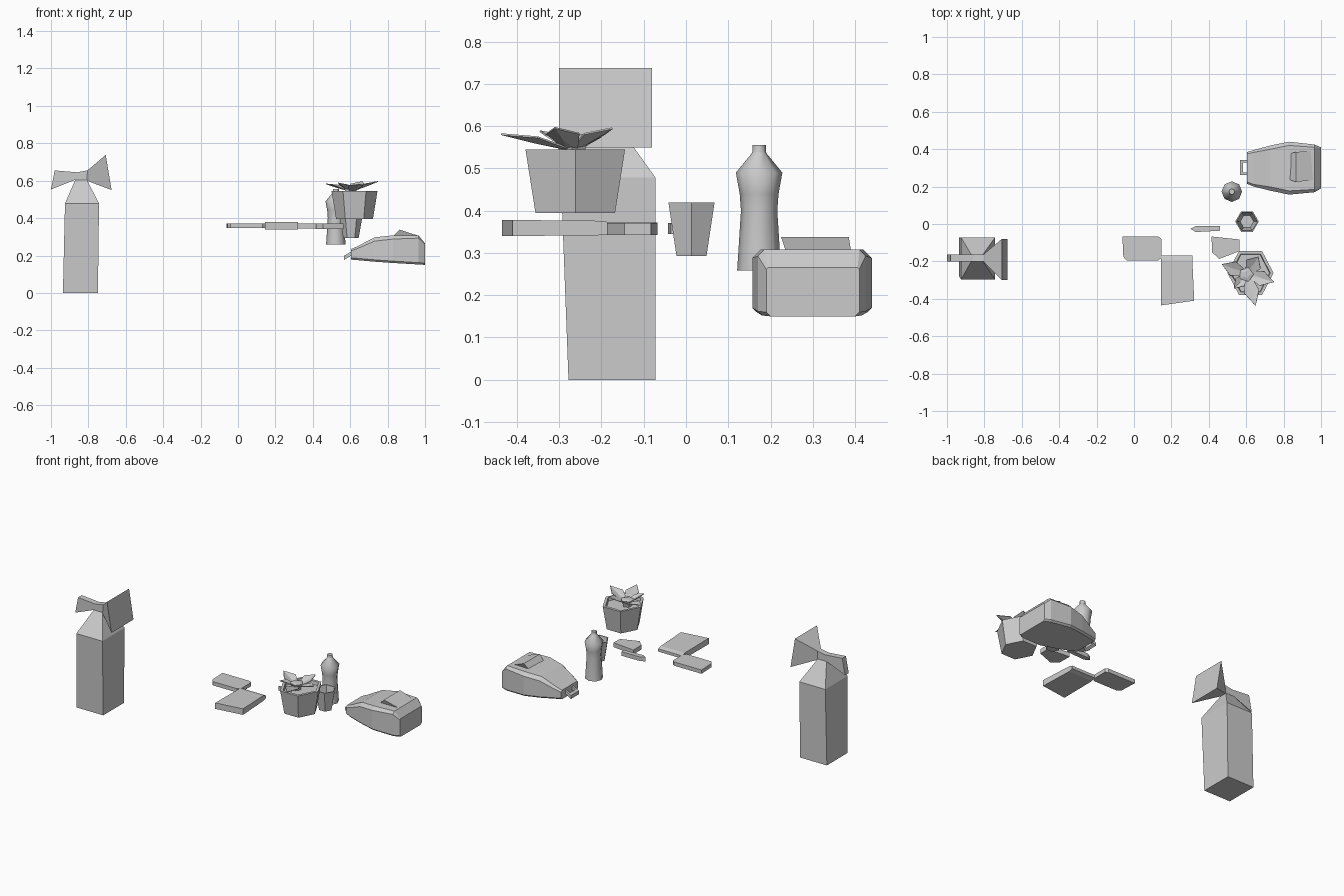
import bpy, math
from mathutils import Vector

if "Cube" in bpy.data.objects:
    bpy.data.objects.remove(bpy.data.objects["Cube"])


def mesh(name, verts, faces):
    me = bpy.data.meshes.new(name)
    me.from_pydata(verts, [], faces)
    me.validate()
    ob = bpy.data.objects.new(name, me)
    bpy.context.scene.collection.objects.link(ob)
    return ob


def loft(name, rings, caps=True):
    """Join equal-length rings of points into a skin, with closed ends."""
    n = len(rings[0])
    verts = [p for r in rings for p in r]
    faces = [(i * n + j, i * n + (j + 1) % n, (i + 1) * n + (j + 1) % n, (i + 1) * n + j)
             for i in range(len(rings) - 1) for j in range(n)]
    if caps:
        faces += [tuple(reversed(range(n))), tuple(range(len(verts) - n, len(verts)))]
    ob = mesh(name, verts, faces)
    import bmesh
    bm = bmesh.new()
    bm.from_mesh(ob.data)
    bmesh.ops.recalc_face_normals(bm, faces=bm.faces)
    bm.to_mesh(ob.data)
    bm.free()
    return ob


def prism(name, pts, z0, z1):
    return loft(name, [[(x, y, z) for x, y in pts] for z in (z0, z1)])


def rect(x0, x1, y0, y1, z):
    return [(x0, y0, z), (x1, y0, z), (x1, y1, z), (x0, y1, z)]


def turned(name, cx, cy, n, profile, sx=1, sy=1):
    return loft(name, [[(cx + sx * r * math.cos(2 * math.pi * k / n),
                         cy + sy * r * math.sin(2 * math.pi * k / n), z) for k in range(n)]
                       for r, z in profile])


# Tall wrapped package: body tapering to a pinched neck
loft("package_body", [rect(-.936, -.749, -.278, -.072, 0),
                      rect(-.925, -.743, -.296, -.072, .478),
                      rect(-.87, -.808, -.20, -.163, .605)])
# Twisted wrapper: narrow fin to the left, flared fin to the right
twist = [(-.98, .655, -1.0, .553, -.20, -.163), (-.86, .645, -.875, .603, -.20, -.163),
         (-.805, .655, -.808, .60, -.20, -.163), (-.707, .738, -.676, .55, -.30, -.08)]
loft("package_twist", [[(xt, y0, zt), (xt, y1, zt), (xb, y1, zb), (xb, y0, zb)]
                       for xt, zt, xb, zb, y0, y1 in twist])

# Flat slabs and scraps
prism("thin_slab", [(-.062, -.067), (.13, -.067), (.147, -.08), (.147, -.18), (.13, -.195),
                    (-.04, -.195), (-.057, -.175)], .348, .372)
loft("thick_slab", [[(.145, y, .359 - h), (x1, y, .359 - h), (x1, y, .359 + h), (.145, y, .359 + h)]
                    if y > -.4 else
                    [(.145, -.435, .340), (x1, -.41, .340), (x1, -.41, .378), (.145, -.435, .378)]
                    for y, x1, h in ((-.43, .322, .019), (-.195, .312, .017), (-.168, .312, .009))])
prism("angular_scrap", [(.415, -.067), (.565, -.083), (.565, -.145), (.455, -.187), (.417, -.15)],
      .343, .371)
prism("small_bar", [(.302, -.026), (.33, -.011), (.46, -.01), (.46, -.036), (.33, -.043)],
      .345, .371)

# Bottle with a narrow waist and cap
bottle = turned("bottle", .523, .173, 8,
                [(.052, .258), (.043, .40), (.046, .44), (.055, .49), (.018, .535),
                 (.016, .54), (.016, .555)])
bpy.context.view_layer.objects.active = bottle
bottle.select_set(True)
bpy.ops.object.shade_smooth_by_angle(angle=math.radians(50))

# Open six-sided cup
turned("cup", .604, .013, 6, [(.041, .293), (.063, .419), (.056, .419), (.036, .305)])

# Six-sided plant pot with sunken soil
turned("plant_pot", .623, -.262, 6, [(.80, .395), (1, .545), (.86, .545), (.83, .525)], .123, .136)

# Plant core and leaves: root, wide shoulders and tip
turned("plant_core", .60, -.27, 5, [(.025, .52), (.04, .565), (.02, .57)])
leaves = [(.47, -.215, .585, .04), (.65, -.437, .583, .04), (.748, -.31, .598, .04),
          (.535, -.345, .59, .03), (.665, -.175, .597, .045)]
for i, (x, y, z, w) in enumerate(leaves):
    root, tip = Vector((.605, -.268, .545)), Vector((x, y, z))
    side = (tip - root).cross(Vector((0, 0, 1))).normalized()
    mid = root.lerp(tip, .55) + Vector((0, 0, .01))
    ob = mesh(f"leaf_{i + 1}", [root - side * .012, root + side * .012, mid + side * w,
                                tip, mid - side * w, mid - Vector((0, 0, .012))],
              [(0, 1, 5), (1, 2, 5), (2, 3, 5), (3, 4, 5), (4, 0, 5)])
    thick = ob.modifiers.new("thickness", 'SOLIDIFY')
    thick.thickness = .004

# Bag body: sections along x (x, y range, bottom, top, top inset)
bag = [(.605, .215, .385, .178, .235, .01), (.64, .20, .395, .175, .25, .012),
       (.73, .178, .42, .167, .297, .02), (.83, .157, .44, .16, .308, .02),
       (.965, .17, .425, .152, .308, .015), (1.0, .19, .41, .150, .265, .004)]
loft("bag_body", [[(x, y0 + .01, z0), (x, y1 - .01, z0), (x, y1, z0 + .01), (x, y1, z1 - d),
                   (x, y1 - d, z1), (x, y0 + d, z1), (x, y0, z1 - d), (x, y0, z0 + .01)]
                  for x, y0, y1, z0, z1, d in bag])

# Raised sloping pocket on top of the bag
loft("bag_pocket", [[(.82, .24, .295), (.955, .245, .285), (.965, .365, .285), (.83, .375, .295)],
                    [(.865, .225, .338), (.957, .235, .308), (.945, .39, .308), (.865, .385, .338)]])

# Carry loop at the narrow end
loop_parts = [(.567, .582, .262, .342), (.58, .615, .262, .276), (.58, .615, .328, .342)]
for i, (x0, x1, y0, y1) in enumerate(loop_parts):
    top = [(x, y, .20 + (x - .57) * .6) for x, y, _ in rect(x0, x1, y0, y1, 0)]
    loft(f"bag_loop_{i + 1}", [[(x, y, z - .022) for x, y, z in top], top])
